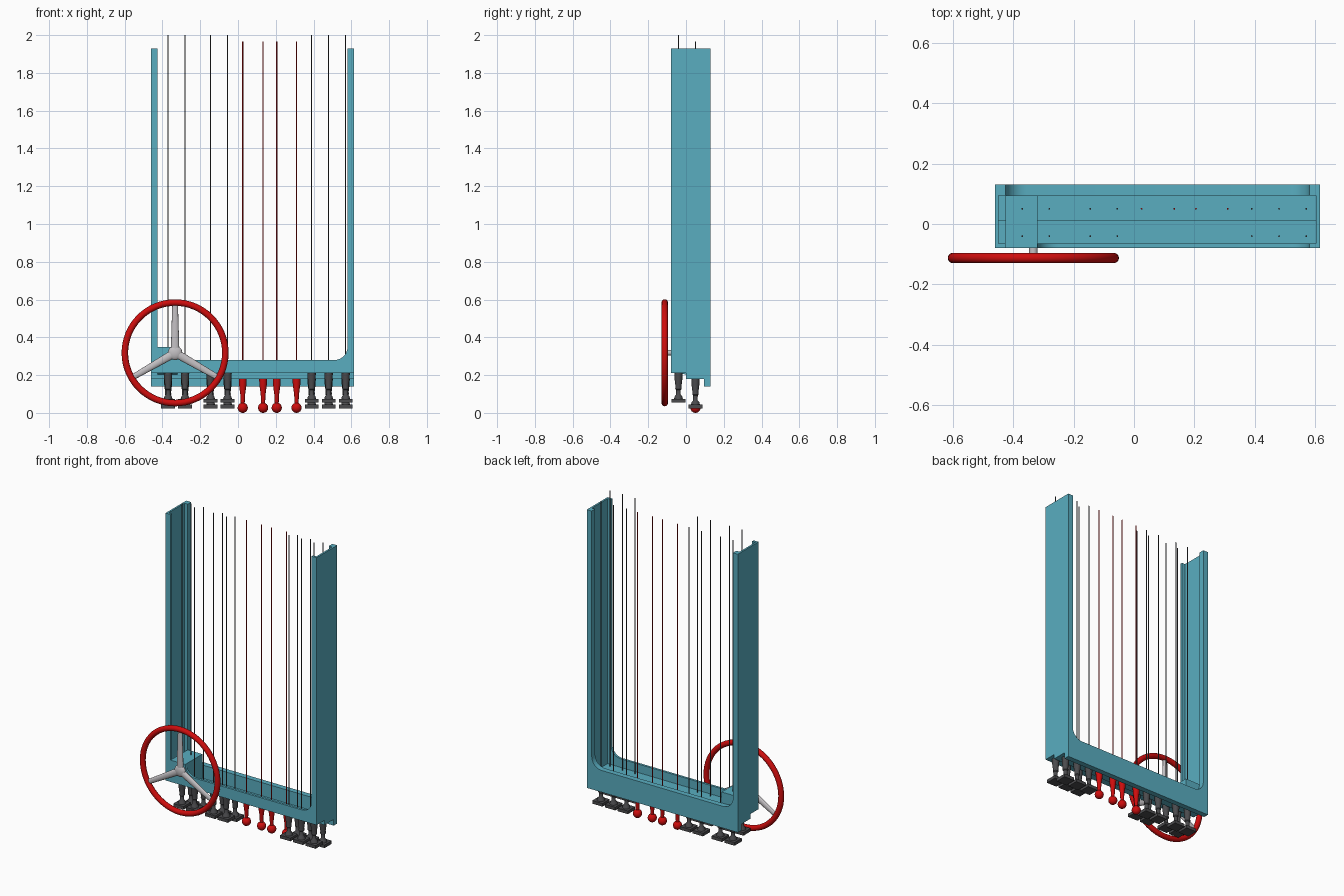
import bpy, bmesh, math
from mathutils import Matrix, Vector

if "Cube" in bpy.data.objects:
    bpy.data.objects.remove(bpy.data.objects["Cube"])


def material(name, rgb):
    m = bpy.data.materials.new(name)
    m.diffuse_color = (*rgb, 1)
    m.use_nodes = True
    m.node_tree.nodes["Principled BSDF"].inputs["Base Color"].default_value = m.diffuse_color
    return m


TEAL = material("teal paint", (0.10, 0.42, 0.53))
RED = material("red", (0.62, 0.004, 0.004))
DARK = material("dark grey", (0.07, 0.07, 0.075))
SILVER = material("light grey", (0.55, 0.53, 0.55))


def finish(name, bm, mat, smooth=True):
    bmesh.ops.recalc_face_normals(bm, faces=bm.faces)
    me = bpy.data.meshes.new(name)
    bm.to_mesh(me)
    bm.free()
    ob = bpy.data.objects.new(name, me)
    bpy.context.collection.objects.link(ob)
    me.materials.append(mat)
    if smooth:
        bpy.ops.object.select_all(action='DESELECT')
        ob.select_set(True)
        bpy.context.view_layer.objects.active = ob
        bpy.ops.object.shade_smooth_by_angle(angle=math.radians(40))
    return ob


def prism(name, pts, axis, a, b, mat):
    """Extrude a 2D outline along x (points are y,z) or y (points are x,z)."""
    bm = bmesh.new()
    put = (lambda p: (a, p[0], p[1])) if axis == 'x' else (lambda p: (p[0], a, p[1]))
    face = bm.faces.new([bm.verts.new(put(p)) for p in pts])
    ext = bmesh.ops.extrude_face_region(bm, geom=[face])
    d = (b - a, 0, 0) if axis == 'x' else (0, b - a, 0)
    bmesh.ops.translate(bm, vec=d, verts=[v for v in ext['geom'] if isinstance(v, bmesh.types.BMVert)])
    return finish(name, bm, mat)


def lathe(bm, prof, x, y, n=16):
    """Closed turned solid around a vertical axis; prof is (radius, z)."""
    rings = [[bm.verts.new((x + r * math.cos(2 * math.pi * i / n),
                            y + r * math.sin(2 * math.pi * i / n), z)) for i in range(n)]
             for r, z in prof]
    for a, b in zip(rings, rings[1:]):
        for i in range(n):
            j = (i + 1) % n
            bm.faces.new((a[i], a[j], b[j], b[i]))
    bm.faces.new(rings[0])
    bm.faces.new(rings[-1])


def arc(cx, cz, r, a0, a1, n=8):
    return [(cx + r * math.cos(math.radians(a0 + (a1 - a0) * i / n)),
             cz + r * math.sin(math.radians(a0 + (a1 - a0) * i / n))) for i in range(n + 1)]


# Frame: inward-opening channel made of two U lips, end webs and a stepped floor
XL, XR, TOP, LIP, R = -0.46, 0.615, 1.93, 0.035, 0.07
YF, YB, YI, ZB = -0.08, 0.13, 0.095, 0.28
right_fillet = arc(XR - LIP - R, ZB + R, R, 0, -90)
left_fillet = arc(XL + LIP + R, ZB + R, R, 270, 180)
box_fillet = arc(-0.32 + R, ZB + R, R, 270, 180)


def u_outline(z0, inner_left):
    return [(XL, z0), (XR, z0), (XR, TOP), (XR - LIP, TOP)] + right_fillet + inner_left + [
        (XL + LIP, TOP), (XL, TOP)]


prism("frame_front_lip", u_outline(0.21, box_fillet + [(XL + LIP, 0.35)]), 'y', YF, YF + 0.015, TEAL)
prism("frame_back_lip", u_outline(0.14, left_fillet), 'y', YI, YB, TEAL)
step = [(YF, 0.21), (0.0, 0.21), (0.0, 0.18), (YI, 0.18)]
web = step + [(YI, 0.14), (YB, 0.14), (YB, TOP), (YF, TOP)]
prism("frame_left_web", web, 'x', XL, XL + 0.012, TEAL)
prism("frame_right_web", web, 'x', XR - 0.012, XR, TEAL)
prism("frame_floor", step + [(YI, 0.195), (0.012, 0.195), (0.012, 0.225), (YF, 0.225)],
      'x', XL, XR, TEAL)
# Gear housing behind the wheel
prism("wheel_housing", [(YF, 0.215), (YI, 0.19), (YI, 0.35), (YF, 0.35)], 'x', XL + LIP, -0.32, TEAL)

# Levers and rods
BACK, FRONT = 0.05, -0.04
dark_x = [-0.37, -0.28, -0.145, -0.055, 0.39, 0.48, 0.57]
red_x = [0.025, 0.133, 0.205, 0.31]


def rods(name, xs, y, z0, z1, mat):
    bm = bmesh.new()
    for x in xs:
        lathe(bm, [(0.003, z0), (0.003, z1)], x, y, 8)
    finish(name, bm, mat)


def pedals(name, xs, y, top, mat):
    bm = bmesh.new()
    for x in xs:
        lathe(bm, [(0.022, top), (0.021, top - 0.03), (0.016, top - 0.07), (0.017, top - 0.085),
                   (0.012, top - 0.09), (0.012, top - 0.115), (0.020, top - 0.125),
                   (0.024, top - 0.14)], x, y)
        bmesh.ops.create_cube(bm, size=1, matrix=Matrix.Translation((x, y, top - 0.148))
                              @ Matrix.Diagonal((0.073, 0.073, 0.02, 1)))
    finish(name, bm, mat)


pedals("front_pedals", dark_x, FRONT, 0.212, DARK)
pedals("back_pedals", dark_x, BACK, 0.182, DARK)
rods("front_rods", dark_x, FRONT, 0.2, 2.0, DARK)
rods("back_rods", dark_x, BACK, 0.17, 1.965, DARK)
rods("red_rods", red_x, BACK, 0.17, 1.965, RED)

bm = bmesh.new()
for x in red_x:
    lathe(bm, [(0.021, 0.182), (0.020, 0.15), (0.013, 0.1), (0.010, 0.045)], x, BACK)
    bmesh.ops.create_uvsphere(bm, u_segments=20, v_segments=12, radius=0.027,
                              matrix=Matrix.Translation((x, BACK, 0.027)))
finish("red_ball_levers", bm, RED)

# Hand wheel
C = Vector((-0.333, -0.1125, 0.318))
bpy.ops.mesh.primitive_torus_add(location=C, rotation=(math.pi / 2, 0, 0), major_radius=0.266,
                                 minor_radius=0.0173, major_segments=64, minor_segments=14)
rim = bpy.context.object
rim.name = "wheel_rim"
rim.data.materials.append(RED)
bpy.ops.object.shade_smooth()

bm = bmesh.new()
for ang in (0, 120, 240):
    m = (Matrix.Translation(C) @ Matrix.Rotation(math.radians(ang), 4, 'Y')
         @ Matrix.Diagonal((1, 0.6, 1, 1)) @ Matrix.Translation((0, 0, 0.13)))
    bmesh.ops.create_cone(bm, cap_ends=True, segments=16, radius1=0.023, radius2=0.015,
                          depth=0.26, matrix=m)
finish("wheel_spokes", bm, SILVER)

bm = bmesh.new()
bmesh.ops.create_uvsphere(bm, u_segments=24, v_segments=14, radius=0.038,
                          matrix=Matrix.Translation(C) @ Matrix.Diagonal((1, 0.45, 1, 1)))
bmesh.ops.create_cone(bm, cap_ends=True, segments=20, radius1=0.014, radius2=0.014, depth=0.05,
                      matrix=Matrix.Translation((C.x, -0.09, C.z)) @ Matrix.Rotation(math.pi / 2, 4, 'X'))
finish("wheel_hub", bm, SILVER)
